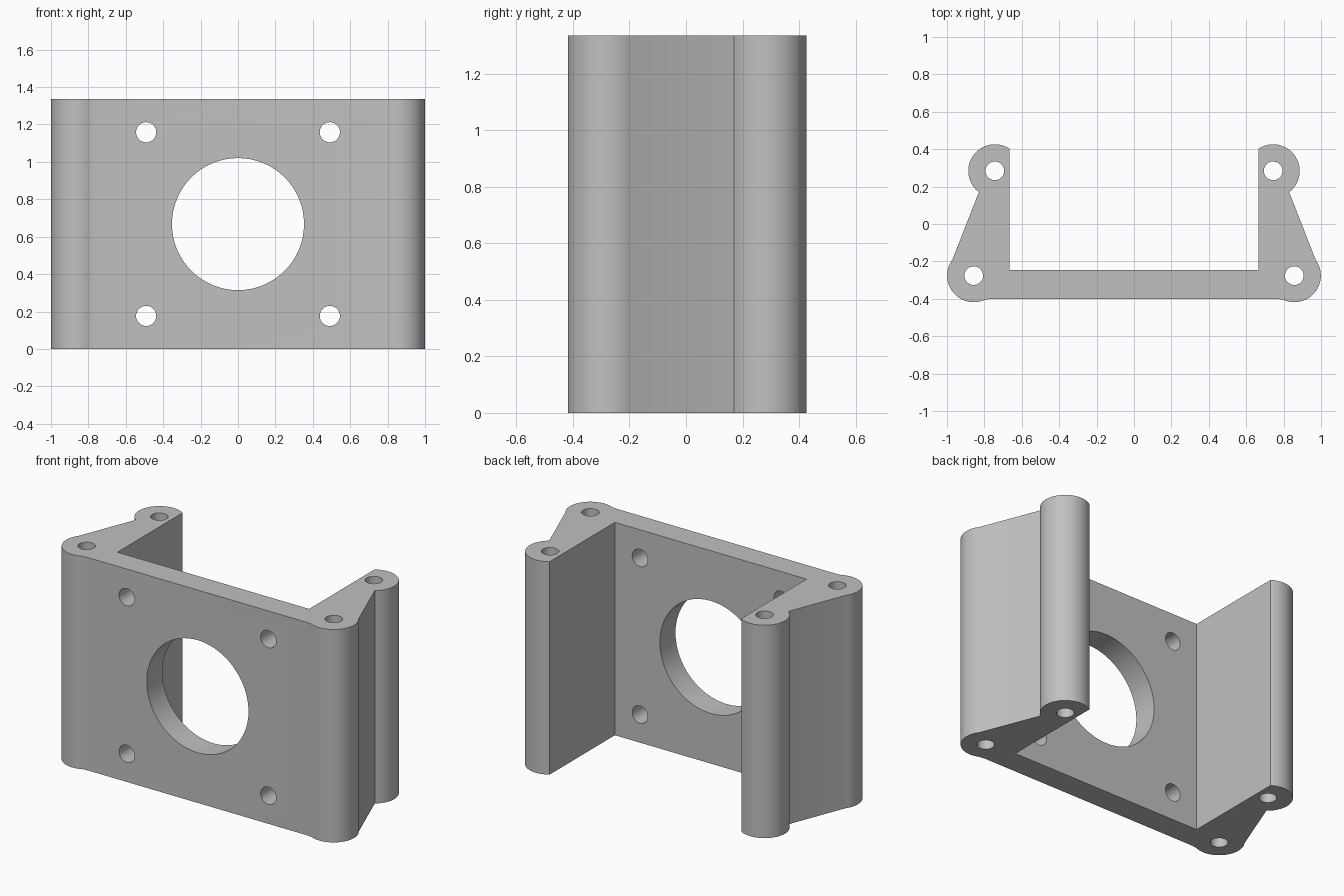
import bpy, bmesh
from math import cos, sin, radians, pi
from mathutils import Vector

if "Cube" in bpy.data.objects:
    bpy.data.objects.remove(bpy.data.objects["Cube"], do_unlink=True)

HEIGHT = 1.335
FRONT_POST = (0.857, -0.276)
REAR_POST = (0.744, 0.284)
POST_R = 0.142
BORE_R = 0.05
INNER_X = 0.665

grey = bpy.data.materials.new("light grey")
grey.use_nodes = True
colour = (0.53, 0.53, 0.53, 1)
grey.diffuse_color = colour
grey.node_tree.nodes["Principled BSDF"].inputs["Base Color"].default_value = colour


def arc(centre, radius, start, end, steps):
    angles = [radians(start + (end - start) * i / steps) for i in range(steps + 1)]
    return [(centre[0] + radius * cos(a), centre[1] + radius * sin(a)) for a in angles]


def add_cutter(location, radius, depth, along_y, sides):
    bpy.ops.mesh.primitive_cylinder_add(
        vertices=sides, radius=radius, depth=depth, location=location,
        rotation=(pi / 2 if along_y else 0, 0, 0))
    cutter = bpy.context.object
    cutter.name = "hole_cutter"
    cutter.hide_render = True
    return cutter


# U-shaped plan: front plate, round corner posts, tapered side walls
half = [(0.76, -0.4)]
half += arc(FRONT_POST, POST_R, 245, 396, 32)
half += arc(REAR_POST, POST_R, -53, 123.8, 32)
half += [(INNER_X, -0.245)]
outline = half + [(-x, y) for x, y in reversed(half)]

bm = bmesh.new()
face = bm.faces.new([bm.verts.new((x, y, 0)) for x, y in outline])
result = bmesh.ops.extrude_face_region(bm, geom=[face])
top = [v for v in result["geom"] if isinstance(v, bmesh.types.BMVert)]
bmesh.ops.translate(bm, verts=top, vec=Vector((0, 0, HEIGHT)))
bmesh.ops.recalc_face_normals(bm, faces=bm.faces)
mesh = bpy.data.meshes.new("mounting_bracket")
bm.to_mesh(mesh)
bm.free()
mesh.materials.append(grey)
bracket = bpy.data.objects.new("mounting_bracket", mesh)
bpy.context.collection.objects.link(bracket)

# Large central opening, four plate holes and four post bores
middle = HEIGHT / 2
cutters = [add_cutter((0, -0.32, middle), 0.353, 0.6, True, 64)]
for side in (-1, 1):
    for level in (-1, 1):
        cutters.append(add_cutter((side * 0.491, -0.32, middle + level * 0.491),
                                  0.054, 0.6, True, 32))
    for x, y in (FRONT_POST, REAR_POST):
        cutters.append(add_cutter((side * x, y, middle), BORE_R, HEIGHT + 0.2, False, 32))

bpy.ops.object.select_all(action="DESELECT")
bracket.select_set(True)
bpy.context.view_layer.objects.active = bracket
for cutter in cutters:
    cut = bracket.modifiers.new("hole", "BOOLEAN")
    cut.operation = "DIFFERENCE"
    cut.solver = "EXACT"
    cut.object = cutter
    bpy.ops.object.modifier_apply(modifier=cut.name)
    bpy.data.objects.remove(cutter, do_unlink=True)

bpy.ops.object.shade_smooth_by_angle(angle=radians(20))
